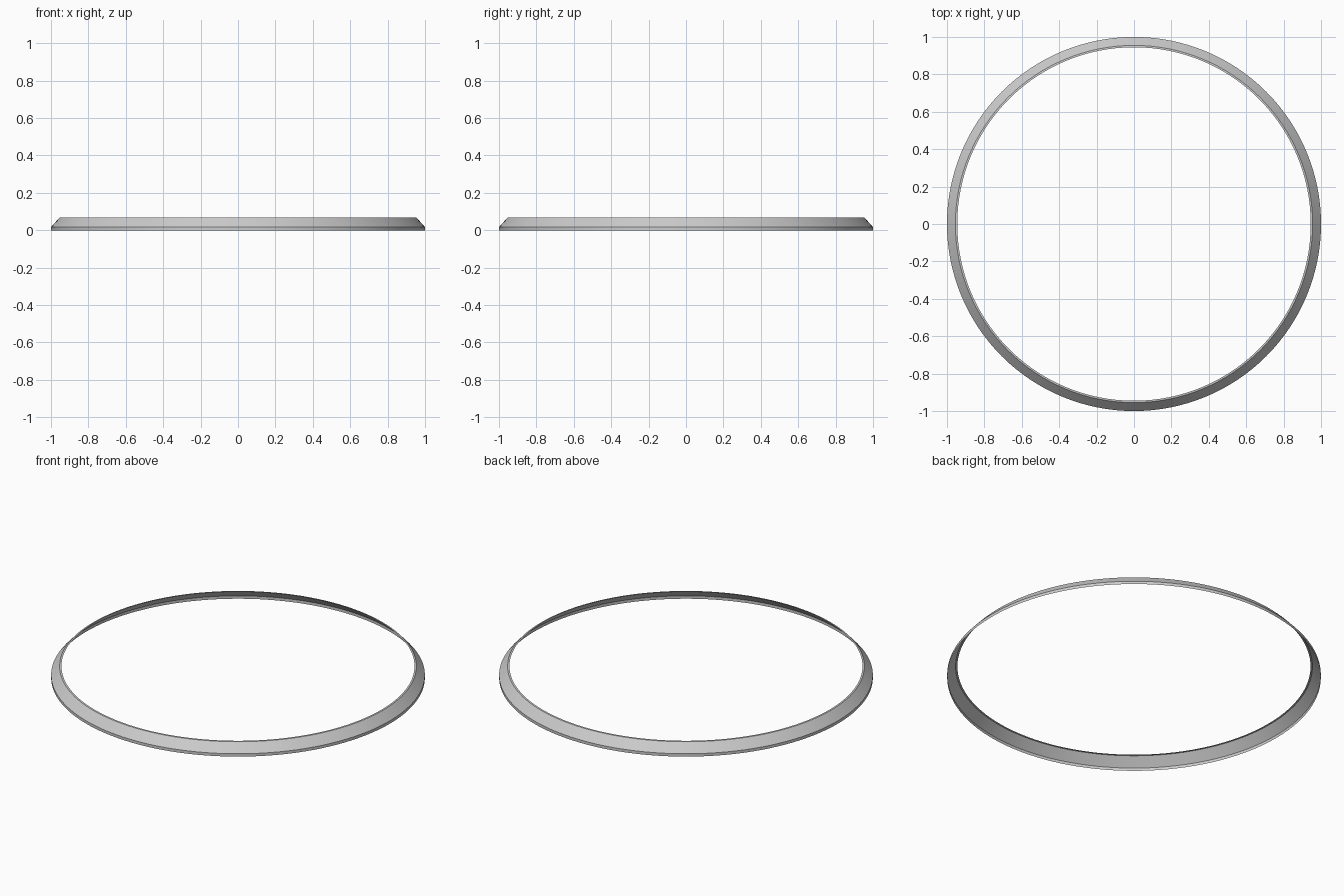
import bpy, bmesh, math

if "Cube" in bpy.data.objects:
    bpy.data.objects.remove(bpy.data.objects["Cube"])

# Thin bevelled ring: short skirt, sloped face, narrow flat lip (open underneath)
profile = [(1.0, 0.0), (1.0, 0.017), (0.955, 0.067), (0.945, 0.068)]
SEGMENTS = 128

bm = bmesh.new()
verts = [bm.verts.new((r, 0, z)) for r, z in profile]
edges = [bm.edges.new(pair) for pair in zip(verts, verts[1:])]
bmesh.ops.spin(bm, geom=verts + edges, cent=(0, 0, 0), axis=(0, 0, 1),
               angle=math.tau, steps=SEGMENTS, use_duplicate=False)
bmesh.ops.remove_doubles(bm, verts=bm.verts, dist=1e-4)
bmesh.ops.recalc_face_normals(bm, faces=bm.faces)

# Make sure the sloped faces point outwards
bm.normal_update()
face = bm.faces[:][0]
c = face.calc_center_median()
if face.normal.x * c.x + face.normal.y * c.y < 0:
    bmesh.ops.reverse_faces(bm, faces=bm.faces)

mesh = bpy.data.meshes.new("trim_ring")
bm.to_mesh(mesh)
bm.free()
ring = bpy.data.objects.new("trim_ring", mesh)
bpy.context.collection.objects.link(ring)

# Smooth around the ring, crisp at the profile corners
bpy.context.view_layer.objects.active = ring
ring.select_set(True)
bpy.ops.object.shade_smooth_by_angle(angle=math.radians(30))
